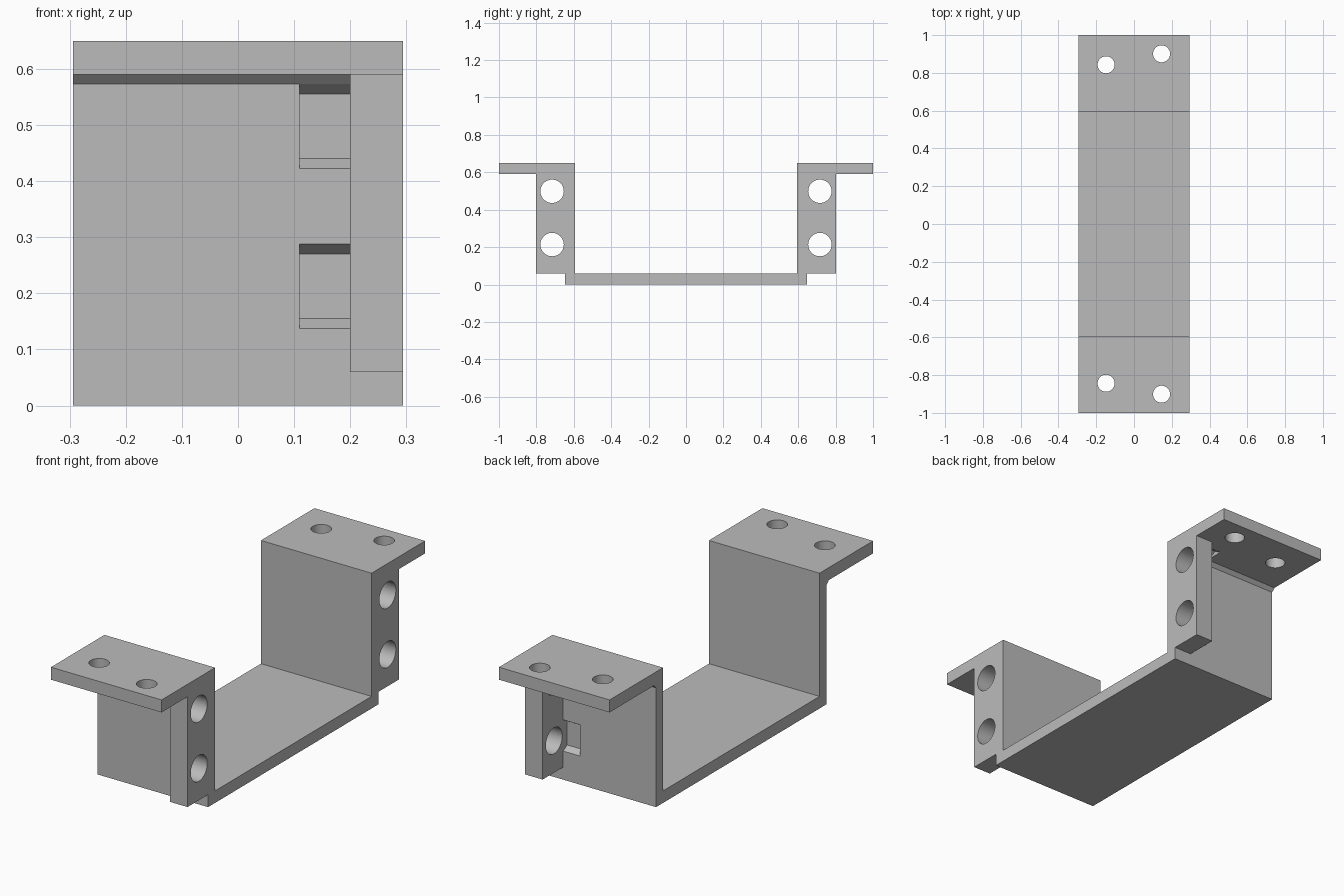
import bpy, bmesh, math

if "Cube" in bpy.data.objects:
    bpy.data.objects.remove(bpy.data.objects["Cube"])

grey = bpy.data.materials.new("plain grey")
grey.use_nodes = True
colour = (0.5, 0.5, 0.5, 1)
grey.diffuse_color = colour
grey.node_tree.nodes["Principled BSDF"].inputs["Base Color"].default_value = colour


def prism(name, outline, low, high, axis="x"):
    """Extrude an outline along x (outline in y, z) or along z (outline in x, y)."""
    def place(a, b, h):
        return (h, a, b) if axis == "x" else (a, b, h)

    bm = bmesh.new()
    face = bm.faces.new([bm.verts.new(place(a, b, low)) for a, b in outline])
    grown = bmesh.ops.extrude_face_region(bm, geom=[face])["geom"]
    moved = [v for v in grown if isinstance(v, bmesh.types.BMVert)]
    bmesh.ops.translate(bm, verts=moved, vec=place(0, 0, high - low))
    bmesh.ops.recalc_face_normals(bm, faces=bm.faces)
    mesh = bpy.data.meshes.new(name)
    bm.to_mesh(mesh)
    bm.free()
    mesh.materials.append(grey)
    obj = bpy.data.objects.new(name, mesh)
    bpy.context.collection.objects.link(obj)
    return obj


def ring(a, b, radius, sides):
    """Regular polygon with a corner pointing along the second axis."""
    turn = 2 * math.pi / sides
    return [(a + radius * math.sin(i * turn), b + radius * math.cos(i * turn))
            for i in range(sides)]


def combine(target, tool, operation):
    mod = target.modifiers.new(operation, "BOOLEAN")
    mod.operation, mod.solver, mod.object = operation, "EXACT", tool
    bpy.context.view_layer.objects.active = target
    bpy.ops.object.modifier_apply(modifier=mod.name)
    bpy.data.objects.remove(tool)


HALF = 0.294      # half width
RIB = 0.2         # inner side of the screw ribs
INNER, OUTER = 0.594, 0.647   # wall faces
FLOOR, UNDER, TOP = 0.058, 0.59, 0.65

# Folded body: floor, two walls and two flanges with a chamfer below
half = [(OUTER, 0), (OUTER, 0.573), (OUTER + 0.017, UNDER), (1, UNDER),
        (1, TOP), (INNER, TOP), (INNER, FLOOR)]
bracket = prism("bracket", half + [(-y, z) for y, z in reversed(half)], -HALF, HALF)

# Screw ribs along one edge of each wall
for s in (-1, 1):
    y0, y1 = s * 0.62, s * 0.803
    rib = prism("screw_rib", [(y0, 0.06), (y1, 0.06), (y1, 0.62), (y0, 0.62)], RIB, HALF)
    combine(bracket, rib, "UNION")

for s in (-1, 1):
    # Hexagonal nut pockets and the side screw holes
    for z in (0.2125, 0.4975):
        combine(bracket, prism("nut_pocket", ring(s * 0.716, z, 0.115, 6), 0.11, RIB),
                "DIFFERENCE")
        combine(bracket, prism("side_hole", ring(s * 0.716, z + 0.001, 0.0625, 48), 0.15, 0.4),
                "DIFFERENCE")
    # Mounting holes through the flanges
    for x, y in ((-0.148, 0.843), (0.146, 0.901)):
        combine(bracket, prism("flange_hole", ring(x, s * y, 0.045, 48), 0.5, 0.8, "z"),
                "DIFFERENCE")

# Smooth hole walls, sharp edges
bracket.select_set(True)
bpy.context.view_layer.objects.active = bracket
bpy.ops.object.shade_smooth_by_angle(angle=math.radians(25))
